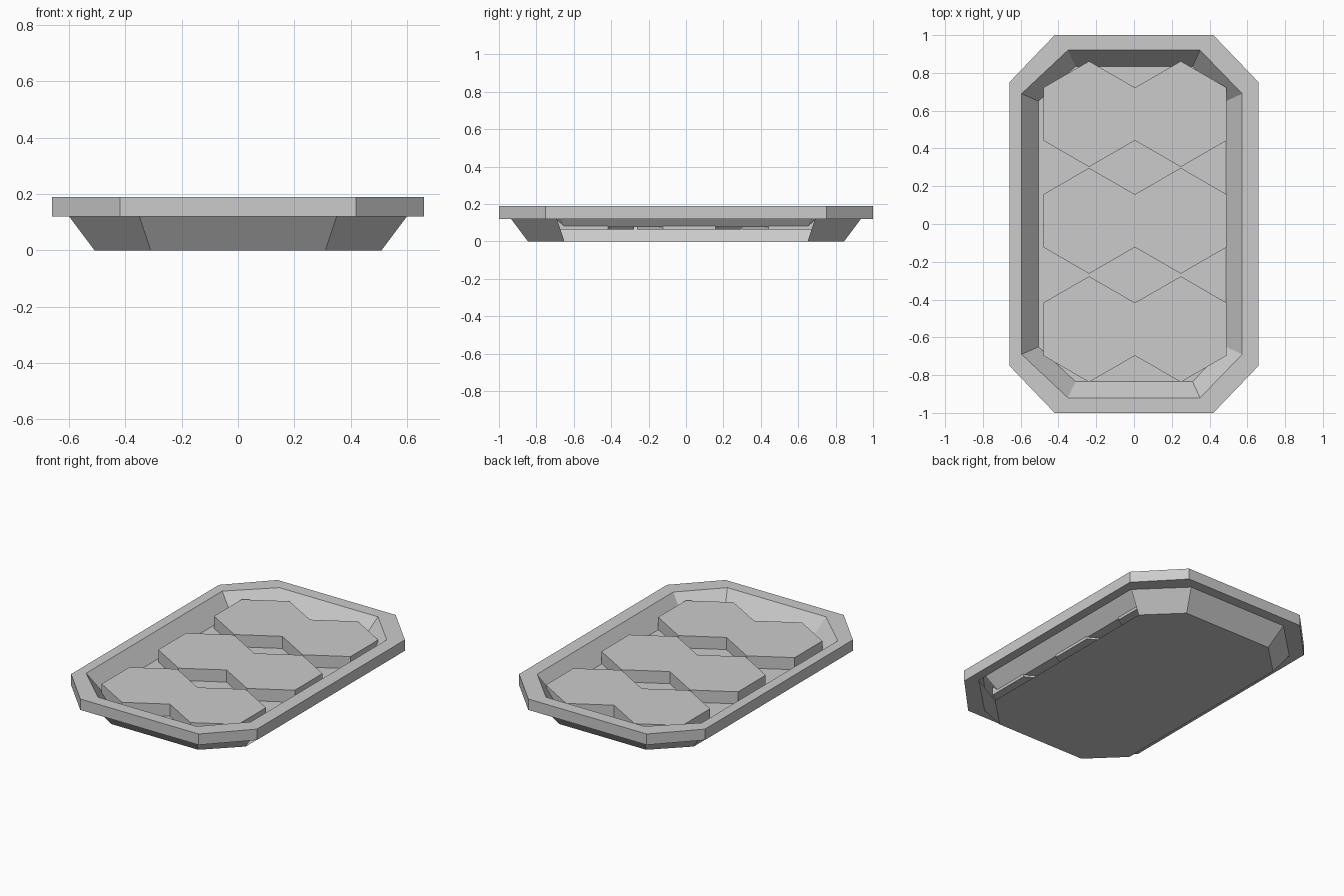
import bpy, bmesh

cube = bpy.data.objects.get("Cube")
if cube:
    bpy.data.objects.remove(cube, do_unlink=True)

grey = bpy.data.materials.new("plain_grey")
grey.use_nodes = True
grey.diffuse_color = (0.6, 0.6, 0.6, 1)
grey.node_tree.nodes["Principled BSDF"].inputs["Base Color"].default_value = (0.6, 0.6, 0.6, 1)


def octagon(w, cy, cx, l, z, w_left=None):
    """Chamfered rectangle, counter-clockwise, first edge on the +x side."""
    v = w if w_left is None else w_left
    return [(w, -cy, z), (w, cy, z), (cx, l, z), (-cx, l, z),
            (-v, cy, z), (-v, -cy, z), (-cx, -l, z), (cx, -l, z)]


def loft(name, rings, cap_start=False, cap_end=False, skip=()):
    """Join successive rings with flat quads, leaving out skipped sides."""
    bm = bmesh.new()
    loops = [[bm.verts.new(p) for p in ring] for ring in rings]
    for a, b in zip(loops, loops[1:]):
        n = len(a)
        for i in range(n):
            if i not in skip:
                j = (i + 1) % n
                bm.faces.new((a[i], a[j], b[j], b[i]))
    if cap_start:
        bm.faces.new(loops[0][::-1])
    if cap_end:
        bm.faces.new(loops[-1])
    mesh = bpy.data.meshes.new(name)
    bm.to_mesh(mesh)
    bm.free()
    mesh.materials.append(grey)
    obj = bpy.data.objects.new(name, mesh)
    bpy.context.collection.objects.link(obj)
    return obj


# Key outlines of the tray, from the ground up
base = octagon(0.51, 0.65, 0.31, 0.845, 0)
shell_top = octagon(0.60, 0.69, 0.35, 0.935, 0.12)
rim_low = octagon(0.66, 0.75, 0.42, 1.0, 0.12)
rim_high = octagon(0.66, 0.75, 0.42, 1.0, 0.19)
mouth = octagon(0.573, 0.69, 0.35, 0.92, 0.19, 0.595)
basin_floor = octagon(0.486, 0.65, 0.31, 0.835, 0.077, 0.505)

# Outer shell, open along its +x side
loft("outer_shell", [base, shell_top], cap_start=True, skip=(0,))
# Flat rim band
loft("rim", [shell_top, rim_low, rim_high, mouth])
# Sloping inner basin
loft("inner_basin", [mouth, basin_floor], cap_end=True)

# Three double-hexagon tiles
SIDE, PEAK = 0.14, 0.28
XS = (-0.48, -0.238, 0.005, 0.248, 0.49)
HALF = [SIDE, PEAK, SIDE, PEAK, SIDE]
for label, cy in (("front", -0.557), ("middle", 0.017), ("back", 0.582)):
    outline = [(x, cy - h) for x, h in zip(XS, HALF)]
    outline += [(x, cy + h) for x, h in zip(XS[::-1], HALF)]
    rings = [[(x, y, z) for x, y in outline] for z in (0.065, 0.155)]
    loft(label + "_tile", rings, cap_start=True, cap_end=True)
